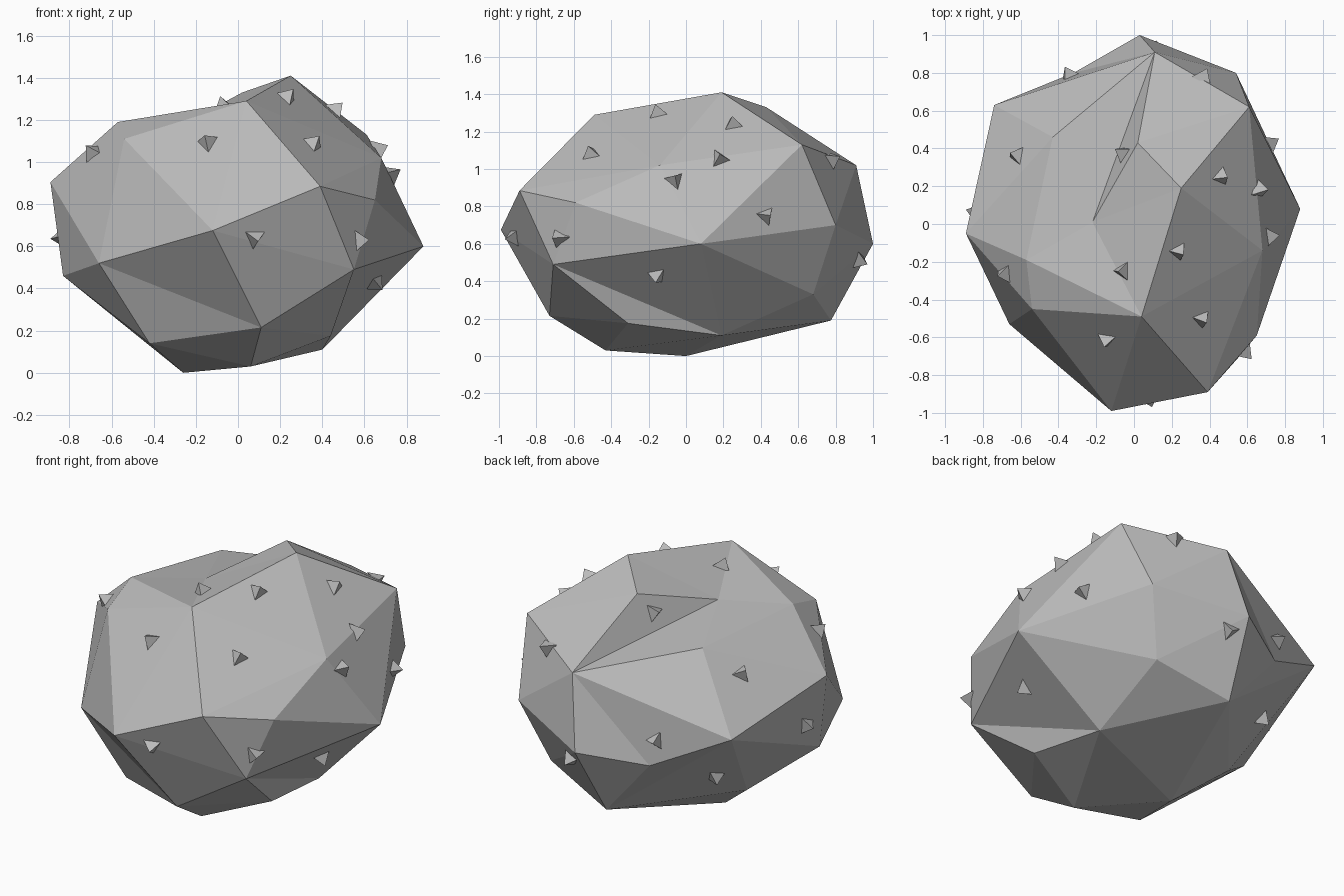
import bpy
import bmesh
import random
from mathutils import Matrix, Vector
from mathutils.bvhtree import BVHTree

random.seed(4)

default_cube = bpy.data.objects.get("Cube")
if default_cube:
    bpy.data.objects.remove(default_cube, do_unlink=True)

# Single stone colour
stone = bpy.data.materials.new("stone_grey")
stone.use_nodes = True
stone.diffuse_color = (.5, .5, .5, 1)
stone.node_tree.nodes["Principled BSDF"].inputs["Base Color"].default_value = stone.diffuse_color


def make_object(name, mesh_builder):
    """Turn a bmesh into a flat shaded stone object."""
    bmesh.ops.recalc_face_normals(mesh_builder, faces=mesh_builder.faces)
    mesh = bpy.data.meshes.new(name)
    mesh_builder.to_mesh(mesh)
    mesh.materials.append(stone)
    thing = bpy.data.objects.new(name, mesh)
    bpy.context.collection.objects.link(thing)
    return thing


# Corners of the boulder, named by where they sit
corners = dict(
    crown_front=(.04, -.49, 1.29),
    crown_peak=(.25, .19, 1.41),
    crown_back=(.02, .43, 1.33),
    crown_side=(-.57, -.19, 1.19),
    crown_front_side=(-.54, -.45, 1.11),
    shoulder_back=(.61, .62, 1.13),
    shoulder_mid=(.68, -.14, 1.02),
    shoulder_front=(.65, -.59, .82),
    brow_front=(.39, -.89, .885),
    brow_back=(.11, .91, 1.02),
    nose_front=(-.12, -.99, .675),
    nose_back=(.03, 1, .6),
    nose_back_outer=(.54, .8, .7),
    nose_back_inner=(-.32, .8, .54),
    flank_plus=(.88, .08, .6),
    flank_minus_upper=(-.89, -.05, .905),
    flank_minus_lower=(-.83, -.07, .46),
    flank_minus_back=(-.74, .63, .74),
    flank_minus_front=(-.66, -.53, .52),
    jaw_front_outer=(.55, -.71, .49),
    jaw_front=(.11, -.73, .215),
    jaw_back_outer=(.41, .68, .33),
    jaw_back=(-.02, .775, .19),
    jaw_side=(-.52, .17, .21),
    base_front=(.06, -.43, .03),
    base_front_outer=(.44, -.31, .175),
    base_front_inner=(-.42, -.45, .14),
    base_back_outer=(.4, .19, .11),
    base_rest=(-.26, 0, 0),
)

# Boulder body: a hull around the corners
rock = bmesh.new()
vertex = {name: rock.verts.new(place) for name, place in corners.items()}
bmesh.ops.convex_hull(rock, input=list(rock.verts))


# Creases: flip a hull edge so that the surface folds inward there
def fold(first, second):
    edge = rock.edges.get((vertex[first], vertex[second]))
    if edge and len(edge.link_faces) == 2:
        bmesh.ops.rotate_edges(rock, edges=[edge], use_ccw=False)


fold("base_front_outer", "flank_plus")
fold("base_front_inner", "nose_front")
fold("nose_back", "flank_minus_back")

# Hollow on the crown: open the hull and refill it around two low points
rim_names = ("crown_front", "crown_peak", "crown_back", "crown_side",
             "brow_back", "flank_minus_back", "flank_minus_upper")
rim = {vertex[name] for name in rim_names}
lid = [face for face in rock.faces if rim.issuperset(face.verts)]
lid_edges = {edge for face in lid for edge in face.edges}
open_edges = [edge for edge in lid_edges
              if sum(face in lid for face in edge.link_faces) == 1]
bmesh.ops.delete(rock, geom=lid, context='FACES_ONLY')
for edge in [e for e in rock.edges if not e.link_faces]:
    rock.edges.remove(edge)

valley = rock.verts.new((-.22, .01, 1.2))
ledge = rock.verts.new((-.43, .46, 1.14))
touched = {valley: set(), ledge: set()}
for edge in open_edges:
    start, end = edge.verts
    low_point = valley if (start.co.z + end.co.z) / 2 > 1.1 else ledge
    rock.faces.new((start, end, low_point))
    touched[low_point].update((start, end))
for shared in touched[valley] & touched[ledge]:
    rock.faces.new((shared, valley, ledge))

loose = [v for v in rock.verts if not v.link_faces]
bmesh.ops.delete(rock, geom=loose, context='VERTS')
bmesh.ops.recalc_face_normals(rock, faces=rock.faces)
surface = BVHTree.FromBMesh(rock)
centre = Vector((0, 0, .7))
make_object("boulder", rock)

# Barnacles: small three sided spikes sitting on the nearest surface
barnacle_places = (
    (-.62, .36, 1), (-.13, .41, 1.25), (.46, .25, 1.24), (-.07, -.25, 1.28),
    (.24, -.15, 1.31), (.35, -.5, 1.07), (-.14, -.6, 1.08), (-.68, -.26, 1.04),
    (.65, .18, 1.05), (.72, -.06, .94), (.36, .77, 1.05), (-.35, .79, .69),
    (.08, -.92, .64), (.57, -.67, .63), (.64, -.15, .44), (.72, .43, .75),
    (.1, .92, .52), (-.5, .45, .41), (-.86, .07, .64),
)
spikes = bmesh.new()
for place in barnacle_places:
    spot, normal, _, _ = surface.find_nearest(Vector(place))
    if normal.dot(spot - centre) < 0:
        normal = -normal
    turn = Matrix.Rotation(random.uniform(0, 6), 4, 'Z')
    stand = normal.to_track_quat('Z', 'Y').to_matrix().to_4x4()
    bmesh.ops.create_cone(
        spikes, cap_ends=True, segments=3, radius1=.065, radius2=0, depth=.07,
        matrix=Matrix.Translation(spot + normal * .025) @ stand @ turn)
bmesh.ops.remove_doubles(spikes, verts=spikes.verts, dist=.0001)
make_object("barnacles", spikes)
